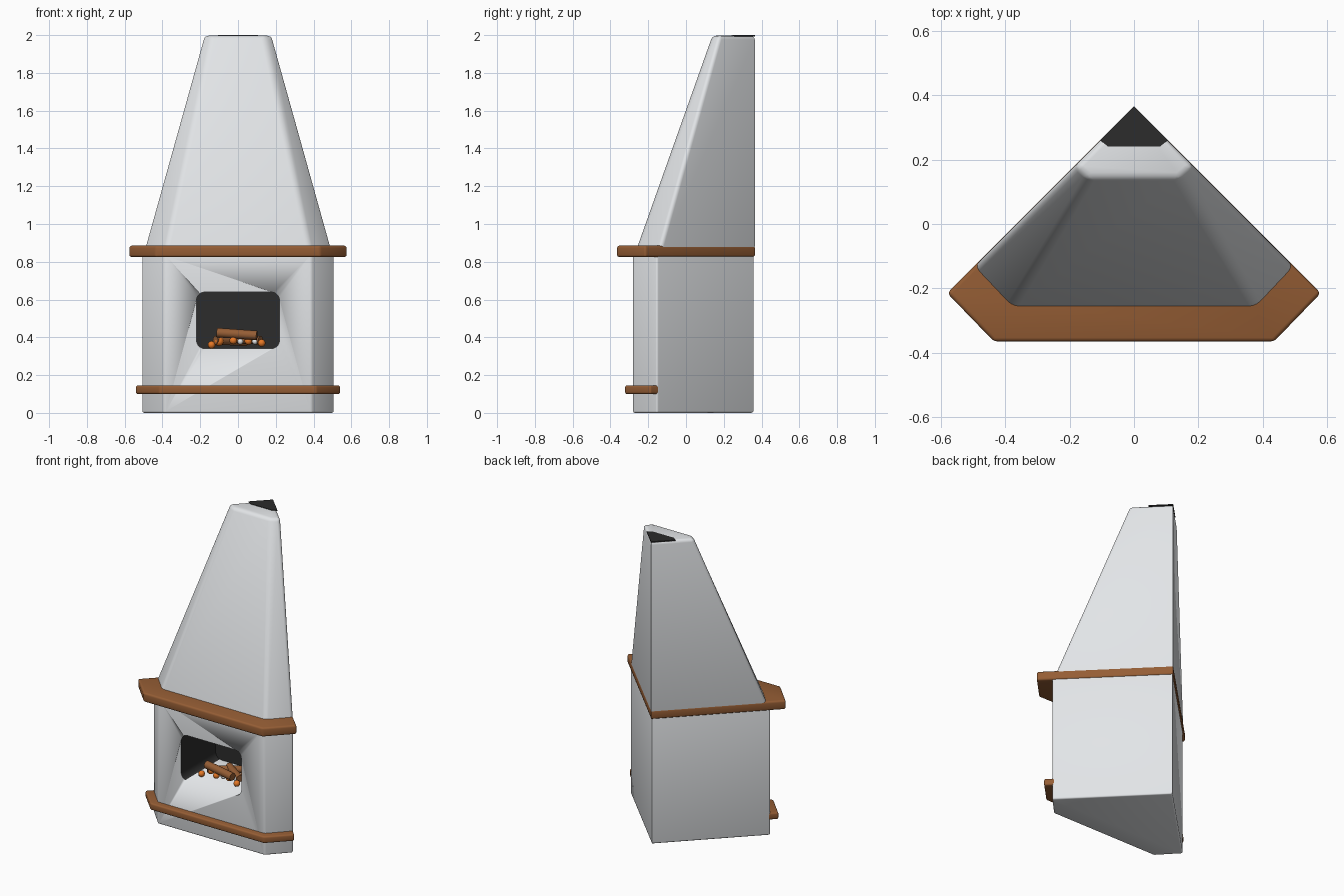
import bpy, bmesh, math
from mathutils import Vector

if "Cube" in bpy.data.objects:
    bpy.data.objects.remove(bpy.data.objects["Cube"])


def mat(name, rgb):
    m = bpy.data.materials.new(name)
    m.diffuse_color = (*rgb, 1)
    m.use_nodes = True
    m.node_tree.nodes["Principled BSDF"].inputs["Base Color"].default_value = m.diffuse_color
    return m


PLASTER = mat("pale plaster", (0.80, 0.82, 0.84))
WOOD = mat("brown wood", (0.30, 0.11, 0.035))
SOOT = mat("soot black", (0.025, 0.025, 0.025))
EMBER = mat("ember orange", (0.85, 0.20, 0.02))
ASH = mat("ash white", (0.85, 0.85, 0.85))


def plan(front_x, front_y, side_x, back_y):
    """Corner-unit outline: flat front, two cut corners, 45 degree back walls."""
    side_y = back_y - side_x
    return [(-front_x, front_y), (front_x, front_y), (side_x, side_y),
            (0, back_y), (-side_x, side_y)]


def finish(name, bm, material, angle=40):
    me = bpy.data.meshes.new(name)
    bmesh.ops.recalc_face_normals(bm, faces=bm.faces)
    bm.to_mesh(me)
    bm.free()
    ob = bpy.data.objects.new(name, me)
    bpy.context.collection.objects.link(ob)
    me.materials.append(material)
    bpy.ops.object.select_all(action='DESELECT')
    ob.select_set(True)
    bpy.context.view_layer.objects.active = ob
    bpy.ops.object.shade_smooth_by_angle(angle=math.radians(angle))
    return ob


def loft(name, low, z0, high, z1, bevel, material):
    """Solid between two outlines; every edge but the back corner is rounded."""
    bm = bmesh.new()
    a = [bm.verts.new((x, y, z0)) for x, y in low]
    b = [bm.verts.new((x, y, z1)) for x, y in high]
    n = len(a)
    bm.faces.new(a[::-1])
    bm.faces.new(b)
    for i in range(n):
        j = (i + 1) % n
        bm.faces.new((a[i], a[j], b[j], b[i]))
    if bevel:
        edges = [e for e in bm.edges if any(abs(v.co.x) > 1e-4 for v in e.verts)]
        bmesh.ops.bevel(bm, geom=edges, offset=bevel, segments=3, profile=0.5,
                        affect='EDGES', clamp_overlap=True)
    return finish(name, bm, material)


def rounded_rect(hx, z0, z1, r, steps=5):
    pts = []
    for k, (cx, cz) in enumerate([(hx - r, z1 - r), (r - hx, z1 - r),
                                  (r - hx, z0 + r), (hx - r, z0 + r)]):
        for s in range(steps + 1):
            t = math.radians(90 * (k + s / steps))
            pts.append((cx + r * math.cos(t), cz + r * math.sin(t)))
    return pts


# Main body
body_plan = plan(0.39, -0.28, 0.51, 0.357)
body = loft("body", body_plan, 0, body_plan, 0.84, 0.01, PLASTER)

# Firebox cut into the body
bm = bmesh.new()
outline = rounded_rect(0.22, 0.34, 0.64, 0.045)
f = bm.faces.new([bm.verts.new((x, -0.4, z)) for x, z in outline])
ext = bmesh.ops.extrude_face_region(bm, geom=[f])
bmesh.ops.translate(bm, vec=(0, 0.48, 0),
                    verts=[v for v in ext["geom"] if isinstance(v, bmesh.types.BMVert)])
cutter = finish("firebox_cutter", bm, PLASTER)
cutter.hide_render = True
mod = body.modifiers.new("firebox", 'BOOLEAN')
mod.operation = 'DIFFERENCE'
mod.solver = 'EXACT'
mod.object = cutter
bpy.context.view_layer.objects.active = body
bpy.ops.object.modifier_apply(modifier=mod.name)
bpy.data.objects.remove(cutter)

# Sooty walls inside, pale hearth floor
body.data.materials.clear()
body.data.materials.append(PLASTER)
body.data.materials.append(SOOT)
for p in body.data.polygons:
    c = p.center
    inside = abs(c.x) < 0.225 and -0.265 < c.y < 0.15 and 0.335 < c.z < 0.645
    p.material_index = 1 if inside and p.normal.z < 0.9 else 0

# Wooden trims
mantel = plan(0.435, -0.365, 0.58, 0.365)
loft("mantel_shelf", mantel, 0.825, mantel, 0.885, 0.012, WOOD)
band = plan(0.415, -0.322, 0.545, 0.3565)
loft("lower_band", band, 0.1, band, 0.145, 0.01, WOOD)

# Tapered hood and flue opening
loft("hood", plan(0.383, -0.264, 0.502, 0.364), 0.86,
     plan(0.14, 0.14, 0.185, 0.364), 1.997, 0.02, PLASTER)
flue = plan(0.08, 0.24, 0.105, 0.365)
loft("flue_opening", flue, 1.993, flue, 2.0, 0, SOOT)


# Fire: logs, embers and ash
def log(name, p, q, r):
    p, q = Vector(p), Vector(q)
    bm = bmesh.new()
    m = (q - p).to_track_quat('Z', 'Y').to_matrix().to_4x4()
    m.translation = (p + q) / 2
    bmesh.ops.create_cone(bm, cap_ends=True, segments=16, radius1=r, radius2=r,
                          depth=(q - p).length, matrix=m)
    finish(name, bm, WOOD)


log("log_top", (-0.11, -0.17, 0.425), (0.10, -0.20, 0.41), 0.025)
log("log_left", (-0.12, -0.15, 0.385), (0.04, -0.02, 0.375), 0.022)
log("log_right", (0.12, -0.15, 0.385), (-0.03, -0.05, 0.39), 0.022)


def ball(name, x, y, z, r, material):
    bm = bmesh.new()
    bmesh.ops.create_uvsphere(bm, u_segments=16, v_segments=10, radius=r)
    bmesh.ops.translate(bm, vec=(x, y, z), verts=bm.verts)
    finish(name, bm, material, 60)


for i, (x, y, z, r) in enumerate([(-0.14, -0.18, 0.36, 0.02), (-0.10, -0.14, 0.378, 0.024),
                                  (-0.025, -0.19, 0.383, 0.02), (0.055, -0.17, 0.38, 0.02),
                                  (0.125, -0.19, 0.37, 0.02), (0.11, -0.10, 0.38, 0.022)]):
    ball(f"ember_{i + 1}", x, y, z, r, EMBER)
for i, (x, y) in enumerate([(0.012, -0.17), (0.09, -0.15)]):
    ball(f"ash_{i + 1}", x, y, 0.378, 0.016, ASH)
